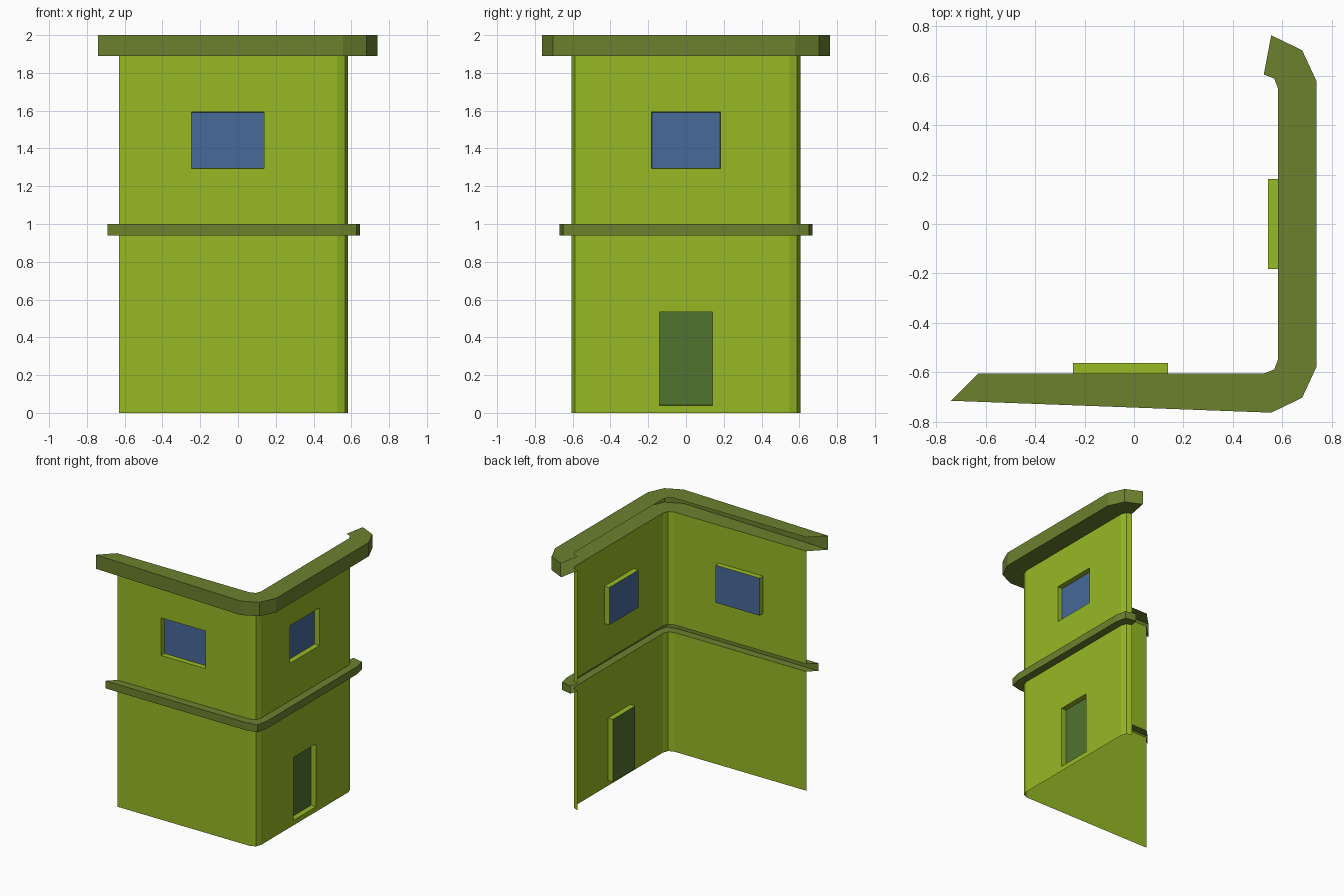
import bpy, bmesh
from mathutils import Vector

if "Cube" in bpy.data.objects:
    bpy.data.objects.remove(bpy.data.objects["Cube"])


def material(name, rgb):
    lin = [((c / 255 + 0.055) / 1.055) ** 2.4 for c in rgb]
    m = bpy.data.materials.new(name)
    m.diffuse_color = (*lin, 1)
    m.use_nodes = True
    m.node_tree.nodes["Principled BSDF"].inputs["Base Color"].default_value = m.diffuse_color
    return m


LIME = material("lime_wall", (150, 185, 36))
OLIVE = material("olive_trim", (108, 129, 46))
BLUE = material("blue_glass", (72, 106, 154))
GREEN = material("dark_green_door", (80, 115, 48))


# Plan outlines: left end, then the right-hand corner, mirrored to the back
def outline(left, corner):
    return [left] + corner + [(x, -y) for x, y in reversed(corner)]


WALL = outline((-0.63, -0.605), [(0.525, -0.605), (0.567, -0.588), (0.583, -0.547)])
BAND = outline((-0.69, -0.665), [(0.54, -0.669), (0.627, -0.65), (0.645, -0.565)])
CORNICE = outline((-0.74, -0.715), [(0.555, -0.763), (0.68, -0.703), (0.738, -0.578)])


def loft(rings):
    """Open skin through (outline, height) rings."""
    bm = bmesh.new()
    rows = [[bm.verts.new((x, y, z)) for x, y in path] for path, z in rings]
    for a, b in zip(rows, rows[1:]):
        for i in range(len(a) - 1):
            bm.faces.new((a[i], a[i + 1], b[i + 1], b[i]))
    bm.normal_update()
    return bm


def opening(bm, normal, axis, lo, hi, z0, z1, mat_index, depth=0.042):
    """Cut a rectangle into the wall facing normal and sink it inwards."""
    n = Vector(normal)

    def facing():
        bm.normal_update()
        return [f for f in bm.faces if f.normal.dot(n) > 0.99]

    for k, value in ((axis, lo), (axis, hi), (2, z0), (2, z1)):
        co, no = Vector((0, 0, 0)), Vector((0, 0, 0))
        co[k], no[k] = value, 1
        faces = facing()
        geom = list({v for f in faces for v in f.verts}) + \
            list({e for f in faces for e in f.edges}) + faces
        bmesh.ops.bisect_plane(bm, geom=geom, plane_co=co, plane_no=no)
    for f in facing():
        c = f.calc_center_median()
        if lo < c[axis] < hi and z0 < c.z < z1:
            bmesh.ops.inset_individual(bm, faces=[f], thickness=0.001, depth=-depth)
            f.material_index = mat_index
            break


def finish(name, bm, *mats):
    me = bpy.data.meshes.new(name)
    bm.to_mesh(me)
    bm.free()
    for m in mats:
        me.materials.append(m)
    bpy.context.collection.objects.link(bpy.data.objects.new(name, me))


FRONT, RIGHT = (0, -1, 0), (1, 0, 0)

# Ground floor wall with the door
bm = loft([(WALL, 0), (WALL, 0.94)])
opening(bm, RIGHT, 1, -0.14, 0.14, 0.04, 0.535, 1)
finish("lower_wall", bm, LIME, GREEN)

# Upper floor wall with two windows
bm = loft([(WALL, 1.0), (WALL, 1.89)])
opening(bm, FRONT, 0, -0.247, 0.138, 1.295, 1.592, 1)
opening(bm, RIGHT, 1, -0.182, 0.182, 1.295, 1.592, 1)
finish("upper_wall", bm, LIME, BLUE)

# Trim between floors and at the roof, open at the back
finish("middle_band", loft([(WALL, 0.94), (BAND, 0.94), (BAND, 1.0), (WALL, 1.0)]), OLIVE)
finish("cornice", loft([(WALL, 1.89), (CORNICE, 1.89), (CORNICE, 2.0), (WALL, 2.0)]), OLIVE)
